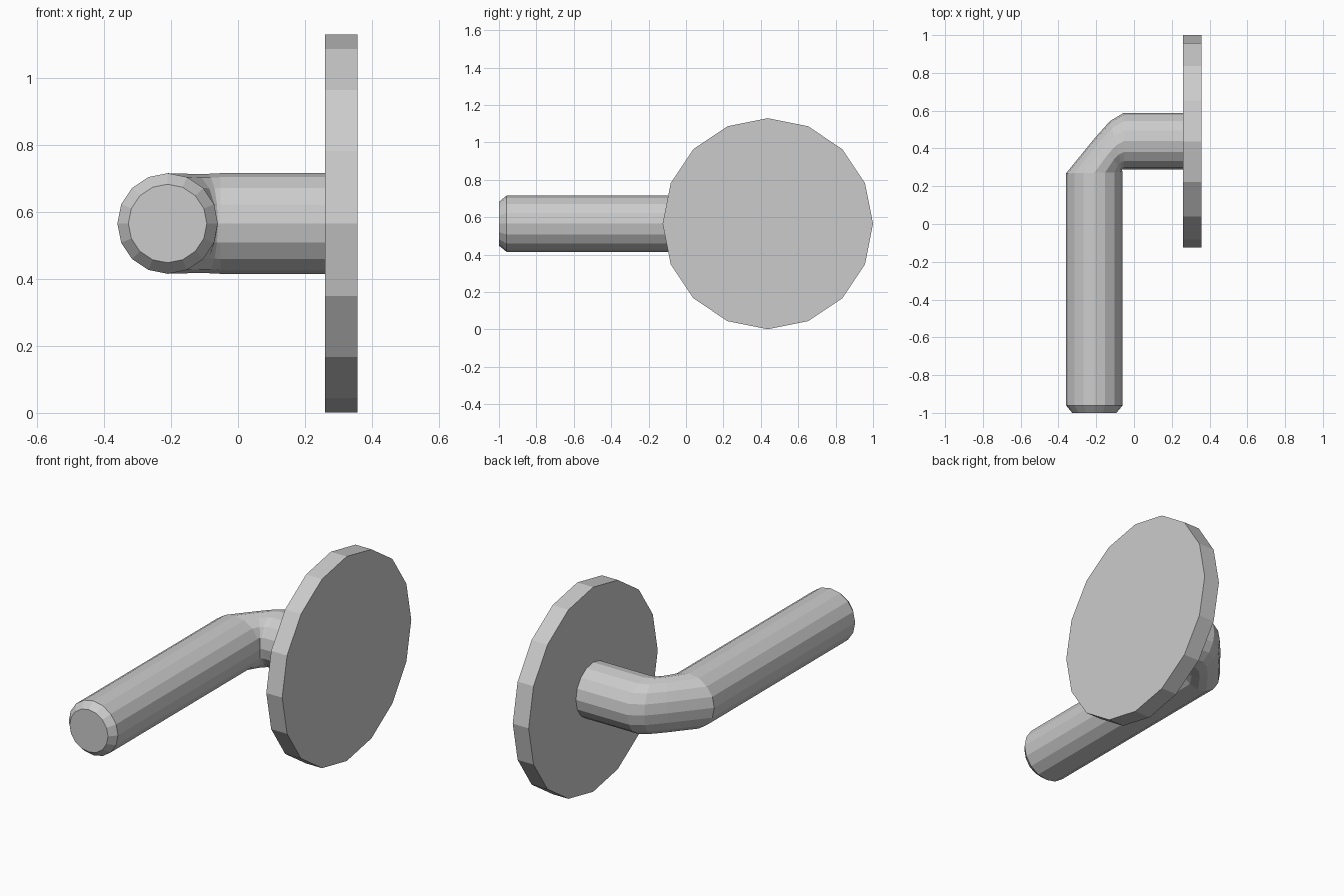
import bpy, bmesh
from math import sin, cos, tau
from mathutils import Vector

if "Cube" in bpy.data.objects:
    bpy.data.objects.remove(bpy.data.objects["Cube"])

SIDES = 16
Z = 0.565


def loft(name, rings):
    """Skin a tube through rings: (outer xy, inner xy, half height)."""
    bm = bmesh.new()
    loops = []
    for outer, inner, rz in rings:
        o, i = Vector((*outer, Z)), Vector((*inner, Z))
        mid, half = (o + i) / 2, (o - i) / 2
        loops.append([bm.verts.new(mid + half * cos(tau * k / SIDES)
                                   + Vector((0, 0, rz * sin(tau * k / SIDES))))
                      for k in range(SIDES)])
    for a, b in zip(loops, loops[1:]):
        for k in range(SIDES):
            n = (k + 1) % SIDES
            bm.faces.new((a[k], a[n], b[n], b[k]))
    bm.faces.new(loops[0])
    bm.faces.new(loops[-1])
    bmesh.ops.recalc_face_normals(bm, faces=bm.faces)
    mesh = bpy.data.meshes.new(name)
    bm.to_mesh(mesh)
    bm.free()
    obj = bpy.data.objects.new(name, mesh)
    bpy.context.collection.objects.link(obj)
    return obj


# Bent handle: chamfered tip, long grip, tight elbow, short neck into the plate
loft("bent_handle", [
    ((-0.327, -1.0), (-0.093, -1.0), 0.117),
    ((-0.36, -0.96), (-0.06, -0.96), 0.15),
    ((-0.36, 0.268), (-0.06, 0.275), 0.15),
    ((-0.206, 0.457), (-0.065, 0.286), 0.148),
    ((-0.127, 0.545), (-0.06, 0.289), 0.148),
    ((-0.055, 0.588), (-0.052, 0.289), 0.15),
    ((0.265, 0.588), (0.265, 0.289), 0.15),
])

# Round mounting plate
loft("mounting_plate", [
    ((0.26, 1.0), (0.26, -0.125), 0.564),
    ((0.357, 1.0), (0.357, -0.125), 0.564),
])
